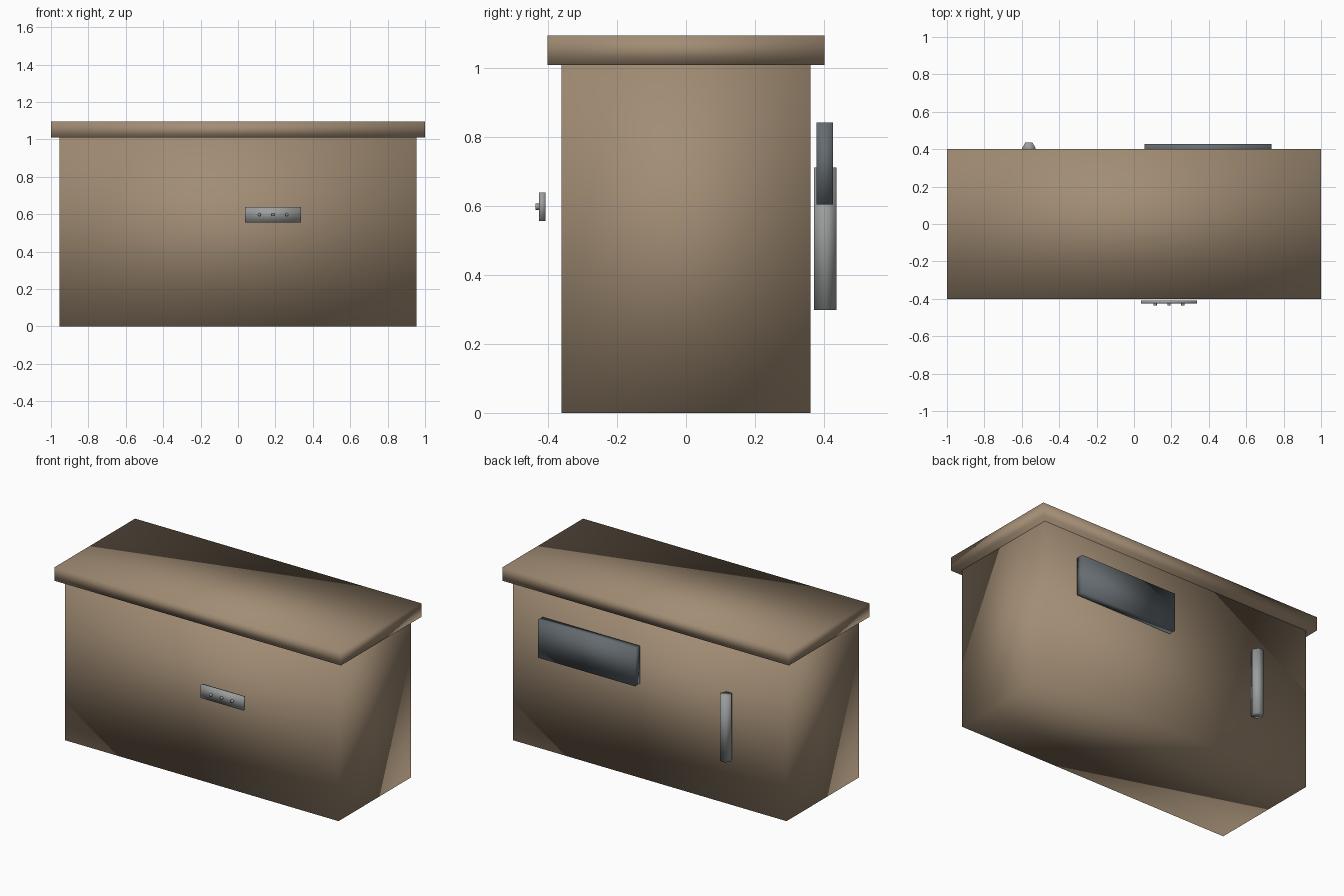
import bpy
import bmesh
from math import pi
from mathutils import Matrix, Vector

default = bpy.data.objects.get("Cube")
if default:
    bpy.data.objects.remove(default, do_unlink=True)


def material(name, rgb):
    mat = bpy.data.materials.new(name)
    mat.use_nodes = True
    color = (*rgb, 1)
    mat.diffuse_color = color
    mat.node_tree.nodes["Principled BSDF"].inputs["Base Color"].default_value = color
    return mat


brown = material("warm brown", (0.36, 0.265, 0.175))
slate = material("dark slate", (0.13, 0.15, 0.165))
metal = material("light grey metal", (0.33, 0.345, 0.34))


def finish(name, bm, mat):
    """Turn a bmesh into a softly shaded object."""
    mesh = bpy.data.meshes.new(name)
    bm.to_mesh(mesh)
    bm.free()
    mesh.materials.append(mat)
    mesh.shade_smooth()
    obj = bpy.data.objects.new(name, mesh)
    bpy.context.collection.objects.link(obj)
    return obj


def box(name, low, high, mat):
    low, high = Vector(low), Vector(high)
    bm = bmesh.new()
    place = Matrix.Translation((low + high) / 2) @ Matrix.Diagonal((*(high - low), 1))
    bmesh.ops.create_cube(bm, size=1, matrix=place)
    return finish(name, bm, mat)


def cylinder(name, center, radius, depth, sides, mat, turn=Matrix()):
    bm = bmesh.new()
    bmesh.ops.create_cone(bm, cap_ends=True, segments=sides, radius1=radius,
                          radius2=radius, depth=depth,
                          matrix=Matrix.Translation(center) @ turn)
    return finish(name, bm, mat)


# Cabinet and overhanging top
box("cabinet_body", (-0.955, -0.361, 0), (0.955, 0.361, 1.01), brown)
box("counter_top", (-1, -0.402, 1.01), (1, 0.402, 1.095), brown)

# Screen and upright handle on the back
box("back_screen", (0.057, 0.379, 0.605), (0.736, 0.427, 0.843), slate)
cylinder("back_handle", (-0.562, 0.404, 0.505), 0.037, 0.414, 6, metal,
         Matrix.Rotation(pi / 2, 4, "Z"))

# Control plate with three buttons on the front
box("front_plate", (0.038, -0.426, 0.557), (0.336, -0.408, 0.64), metal)
for i in range(3):
    cylinder(f"front_button_{i + 1}", (0.113 + 0.074 * i, -0.43, 0.598),
             0.009, 0.014, 8, metal, Matrix.Rotation(pi / 2, 4, "X"))
